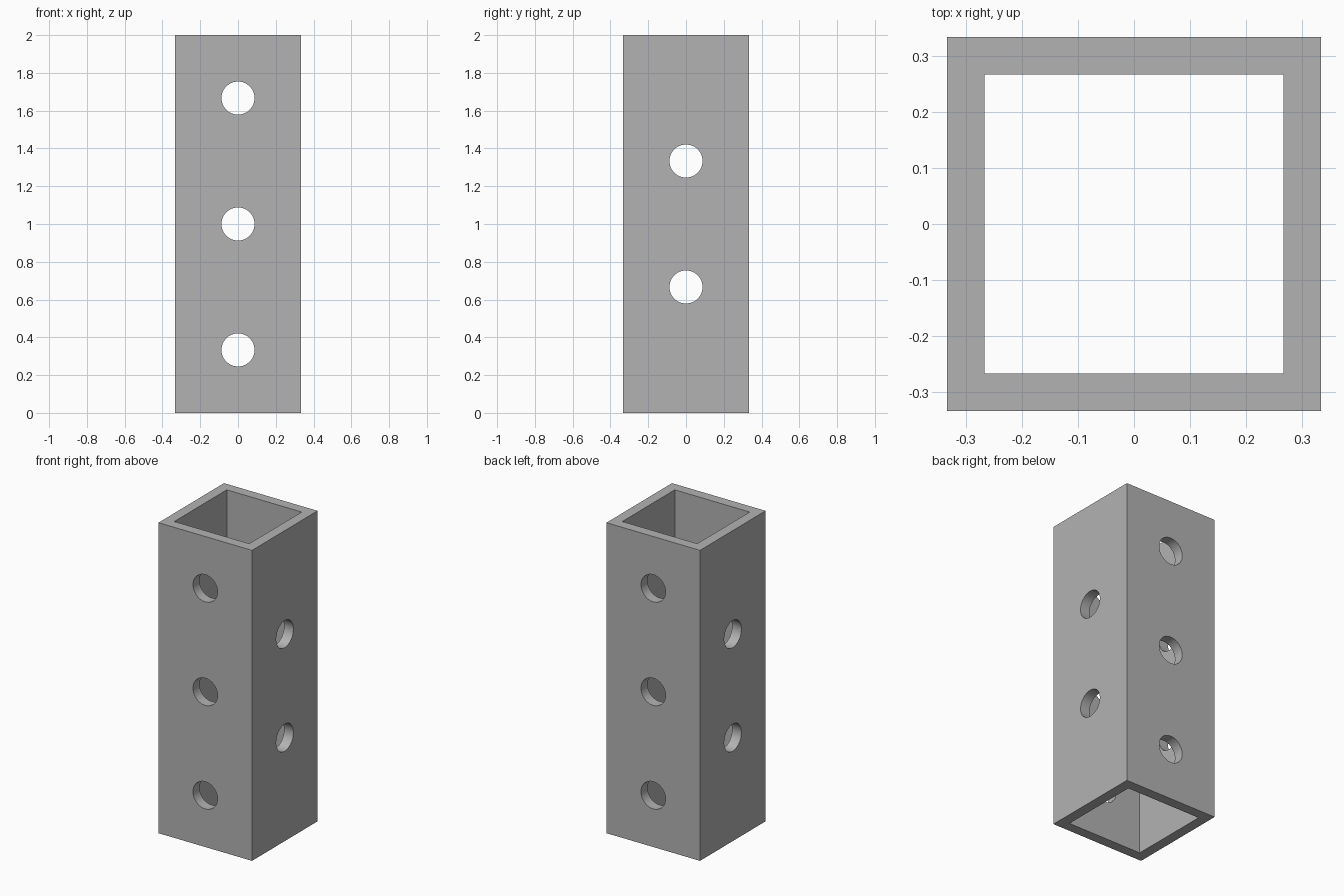
import bpy
import math

OUTER, INNER, HEIGHT = 2 / 3, 0.534, 2.0
HOLE_RADIUS = 0.0875

cube = bpy.data.objects.get("Cube")
if cube:
    bpy.data.objects.remove(cube, do_unlink=True)

# Plain grey finish
grey = bpy.data.materials.new("plain grey")
grey.use_nodes = True
colour = (0.45, 0.45, 0.45, 1)
grey.diffuse_color = colour
grey.node_tree.nodes["Principled BSDF"].inputs["Base Color"].default_value = colour


def box(name, width, height):
    bpy.ops.mesh.primitive_cube_add(size=1, location=(0, 0, HEIGHT / 2))
    obj = bpy.context.object
    obj.name = name
    obj.scale = (width, width, height)
    bpy.ops.object.transform_apply(location=True, rotation=True, scale=True)
    obj.data.materials.append(grey)
    return obj


def cut(target, cutter):
    mod = target.modifiers.new("cut", "BOOLEAN")
    mod.operation = "DIFFERENCE"
    mod.solver = "EXACT"
    mod.object = cutter
    bpy.context.view_layer.objects.active = target
    bpy.ops.object.modifier_apply(modifier=mod.name)
    bpy.data.objects.remove(cutter, do_unlink=True)


def drill(target, z, rotation):
    bpy.ops.mesh.primitive_cylinder_add(vertices=64, radius=HOLE_RADIUS, depth=1,
                                        location=(0, 0, z), rotation=rotation)
    drill_bit = bpy.context.object
    drill_bit.name = "hole_cutter"
    drill_bit.hide_render = True
    drill_bit.data.materials.append(grey)
    cut(target, drill_bit)


# Square tube, open at both ends
tube = box("square_tube", OUTER, HEIGHT)
bore = box("bore_cutter", INNER, HEIGHT + 0.2)
bore.hide_render = True
cut(tube, bore)

# Through holes: three front to back, two side to side, evenly staggered
for step in range(1, 6):
    front_to_back = step % 2 == 1
    rotation = (math.pi / 2, 0, 0) if front_to_back else (0, math.pi / 2, 0)
    drill(tube, step * HEIGHT / 6, rotation)

# Smooth hole walls, crisp edges
bpy.ops.object.select_all(action="DESELECT")
tube.select_set(True)
bpy.context.view_layer.objects.active = tube
bpy.ops.object.shade_smooth_by_angle(angle=math.radians(30))
